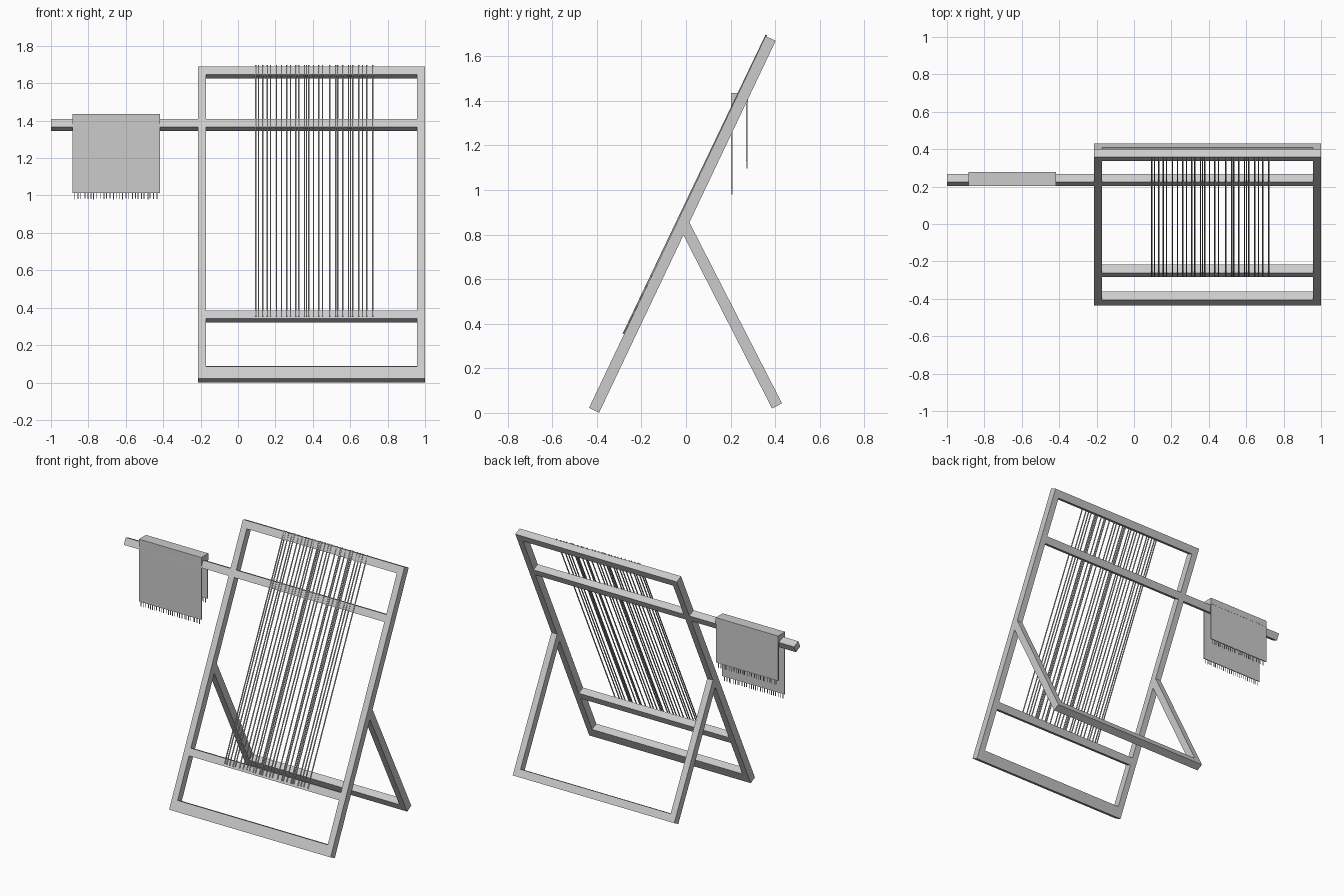
import bpy, bmesh, math, random
from mathutils import Matrix, Vector

if "Cube" in bpy.data.objects:
    bpy.data.objects.remove(bpy.data.objects["Cube"])

random.seed(4)
T = 0.05                       # timber depth
X0, X1, W = -0.213, 1.0, 0.043  # frame sides and post width
XM = (X0 + X1) / 2


def make(name, bm):
    me = bpy.data.meshes.new(name)
    bm.to_mesh(me)
    bm.free()
    ob = bpy.data.objects.new(name, me)
    bpy.context.collection.objects.link(ob)
    return ob


def add_box(bm, lo, hi, m=Matrix()):
    lo, hi = Vector(lo), Vector(hi)
    bmesh.ops.create_cube(bm, size=1, matrix=m @ Matrix.Translation((lo + hi) / 2)
                          @ Matrix.Diagonal((*(hi - lo), 1)))


def box(name, lo, hi, m=Matrix()):
    bm = bmesh.new()
    add_box(bm, lo, hi, m)
    return make(name, bm)


def rod(bm, a, b, r, sides=6):
    d = b - a
    m = Matrix.Translation((a + b) / 2) @ d.to_track_quat('Z', 'Y').to_matrix().to_4x4()
    bmesh.ops.create_cone(bm, cap_ends=True, segments=sides, radius1=r, radius2=r,
                          depth=d.length, matrix=m)


# Leaning spaces: local z runs up the timber
main = Matrix.Translation((0, -0.4125, 0.0117)) @ Matrix.Rotation(-math.radians(25.4), 4, 'X')
prop = Matrix.Translation((0, 0.4085, 0.0315)) @ Matrix.Rotation(math.radians(27.1), 4, 'X')
L = 1.847


def rail(name, s0, s1, m, x0=X0 + W, x1=X1 - W):
    box(name, (x0, -T / 2, s0), (x1, T / 2, s1), m)


# Main frame and rear prop posts
for side, x in (("left", X0), ("right", X1 - W)):
    box(side + "_main_post", (x, -T / 2, 0), (x + W, T / 2, L), main)
    box(side + "_prop_leg", (x, -T / 2, 0), (x + W, T / 2, 0.925), prop)

# Cross rails
rail("bottom_rail", 0, 0.07, main)
rail("lower_warp_bar", 0.353, 0.402, main)
rail("top_rail", L - 0.05, L, main)
rail("prop_foot_rail", 0, 0.05, prop)
rail("long_hanging_bar", 1.487, 1.535, main, -1.0, X1 - W)

# Warp threads, unevenly spaced over the front
bm = bmesh.new()
for x in (.095, .11, .132, .157, .174, .206, .233, .26, .281, .308, .325, .356, .366, .378,
          .404, .431, .452, .49, .522, .533, .56, .591, .602, .613, .645, .666, .688, .72):
    rod(bm, main @ Vector((x, -T / 2 - 0.003, 0.366)),
        main @ Vector((x, -T / 2 + 0.001, L + 0.006)), 0.004)
make("warp_threads", bm)

# Cloth folded over the bar
CX0, CX1 = -0.886, -0.418
box("cloth_fold", (CX0, 0.203, 1.39), (CX1, 0.278, 1.435))
box("cloth_front", (CX0, 0.203, 1.012), (CX1, 0.209, 1.39))
box("cloth_back", (CX0, 0.270, 1.13), (CX1, 0.277, 1.39))

# Fringes
for name, y, z in (("front_fringe", 0.206, 1.012), ("back_fringe", 0.2735, 1.13)):
    bm = bmesh.new()
    n = 27
    for i in range(n):
        x = CX0 + 0.015 + (CX1 - CX0 - 0.03) * i / (n - 1) + random.uniform(-.004, .004)
        rod(bm, Vector((x, y, z - 0.03 + random.uniform(-.003, .003))),
            Vector((x, y, z + 0.005)), 0.0025, 5)
    make(name, bm)
